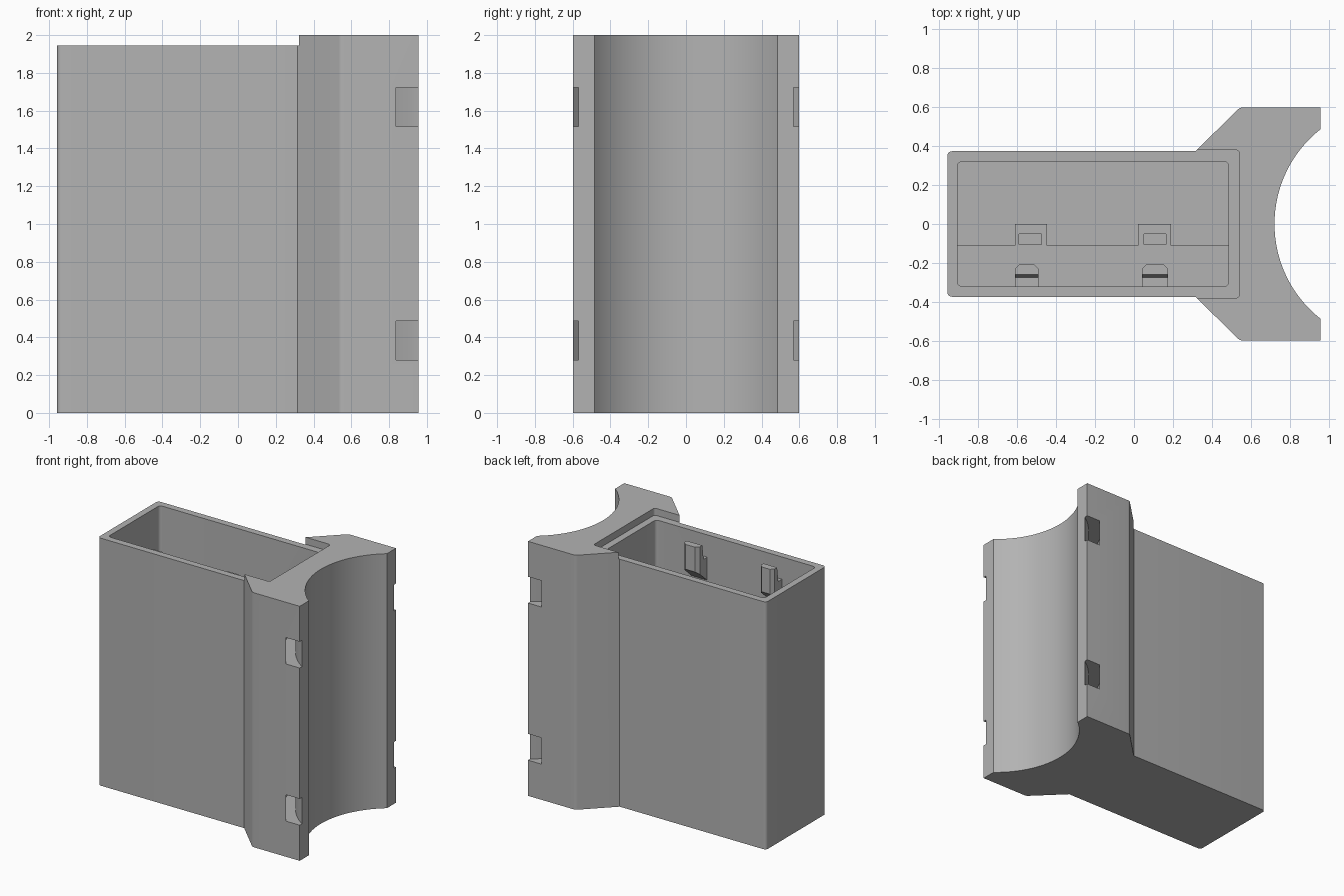
import bpy, bmesh, math
from mathutils import Matrix

if "Cube" in bpy.data.objects:
    bpy.data.objects.remove(bpy.data.objects["Cube"])

grey = bpy.data.materials.new("plain_grey")
grey.diffuse_color = (0.45, 0.45, 0.45, 1)
grey.use_nodes = True
grey.node_tree.nodes["Principled BSDF"].inputs["Base Color"].default_value = grey.diffuse_color


def prism(name, outline, lo, hi, matrix=None):
    """Extrude a flat outline from lo to hi along its local z axis."""
    bm = bmesh.new()
    base = bm.faces.new([bm.verts.new((a, b, lo)) for a, b in outline])
    ext = bmesh.ops.extrude_face_region(bm, geom=[base])
    moved = [v for v in ext["geom"] if isinstance(v, bmesh.types.BMVert)]
    bmesh.ops.translate(bm, verts=moved, vec=(0, 0, hi - lo))
    if matrix:
        bm.transform(matrix)
    bmesh.ops.recalc_face_normals(bm, faces=bm.faces)
    mesh = bpy.data.meshes.new(name)
    bm.to_mesh(mesh)
    bm.free()
    mesh.materials.append(grey)
    obj = bpy.data.objects.new(name, mesh)
    bpy.context.collection.objects.link(obj)
    return obj


def arc(cx, cy, r, a0, a1, n):
    return [(cx + r * math.cos(math.radians(a0 + (a1 - a0) * i / n)),
             cy + r * math.sin(math.radians(a0 + (a1 - a0) * i / n)))
            for i in range(n + 1)]


def rounded_rect(x0, x1, y0, y1, r):
    corners = [(x1 - r, y1 - r, 0), (x0 + r, y1 - r, 90),
               (x0 + r, y0 + r, 180), (x1 - r, y0 + r, 270)]
    return [p for cx, cy, a in corners for p in arc(cx, cy, r, a, a + 90, 6)]


def rect(x0, x1, y0, y1):
    return [(x0, y0), (x1, y0), (x1, y1), (x0, y1)]


def boolean(obj, other, operation):
    mod = obj.modifiers.new(operation, "BOOLEAN")
    mod.operation, mod.solver, mod.object = operation, "EXACT", other
    bpy.context.view_layer.objects.active = obj
    bpy.ops.object.modifier_apply(modifier=mod.name)
    bpy.data.objects.remove(other, do_unlink=True)


def smooth(obj):
    bpy.ops.object.select_all(action="DESELECT")
    obj.select_set(True)
    bpy.context.view_layer.objects.active = obj
    bpy.ops.object.shade_smooth_by_angle(angle=math.radians(25))


RIM = 1.945                 # top of the box
CX, R = 1.338, 0.618        # cradle centre and radius

# Curved cradle with splayed sides
half = math.degrees(math.asin(0.485 / R))
cradle = arc(CX, 0, R, 180 + half, 180 - half, 48)
side = [(0.955, 0.598)] + arc(0.56, 0.558, 0.04, 90, 135, 4) + [(0.315, 0.373)]
outline = cradle + side + [(x, -y) for x, y in reversed(side)]
casing = prism("casing", outline, 0, 2)

# Step down from the cradle to the box rim
boolean(casing, prism("step_cutter", rounded_rect(0.2, 0.54, -0.38, 0.38, 0.02),
                      RIM, 2.2), "DIFFERENCE")

# Hollow box
boolean(casing, prism("box", rounded_rect(-0.957, 0.53, -0.373, 0.373, 0.025),
                      0, RIM), "UNION")
boolean(casing, prism("cavity", rounded_rect(-0.905, 0.485, -0.32, 0.32, 0.025),
                      0.05, 2.2), "DIFFERENCE")

# Curved strap channels that run behind the cradle
for low, high in ((0.28, 0.487), (1.515, 1.722)):
    ring = arc(CX, 0, 0.687, 100, 260, 64) + arc(CX, 0, 0.781, 260, 100, 64)
    boolean(casing, prism("strap_channel", ring, low, high), "DIFFERENCE")
smooth(casing)

# Ledge on the cavity floor with two slotted tabs
ledge = prism("floor_ledge", [
    (-0.91, -0.33), (0.49, -0.33), (0.49, -0.11), (0.19, -0.11), (0.19, 0),
    (0.02, 0), (0.02, -0.11), (-0.445, -0.11), (-0.445, 0), (-0.61, 0),
    (-0.61, -0.11), (-0.91, -0.11)], 0.04, 0.2)
for x in (-0.59, 0.05):
    boolean(ledge, prism("tab_slot", rect(x, x + 0.115, -0.105, -0.05),
                         0.1, 0.3), "DIFFERENCE")

# Clips on the inside of the front wall, extruded along x
along_x = Matrix(((0, 0, 1, 0), (1, 0, 0, 0), (0, 1, 0, 0), (0, 0, 0, 1)))
clip_profile = [(-0.33, 1.58), (-0.205, 1.69), (-0.205, 1.885),
                (-0.26, 1.885), (-0.275, 1.77), (-0.33, 1.77)]
for name, x0, x1 in (("left_clip", -0.61, -0.49), ("right_clip", 0.04, 0.175)):
    clip = prism(name, clip_profile, x0, x1, along_x)
    # Chamfer the two upright edges of the clip
    for edge, inward in ((x0, 0.025), (x1, -0.025)):
        out = -inward
        corner = [(edge + inward, -0.205), (edge, -0.23), (edge + out, -0.23),
                  (edge + out, -0.19), (edge + inward, -0.19)]
        boolean(clip, prism("clip_chamfer", corner, 1.5, 2), "DIFFERENCE")
